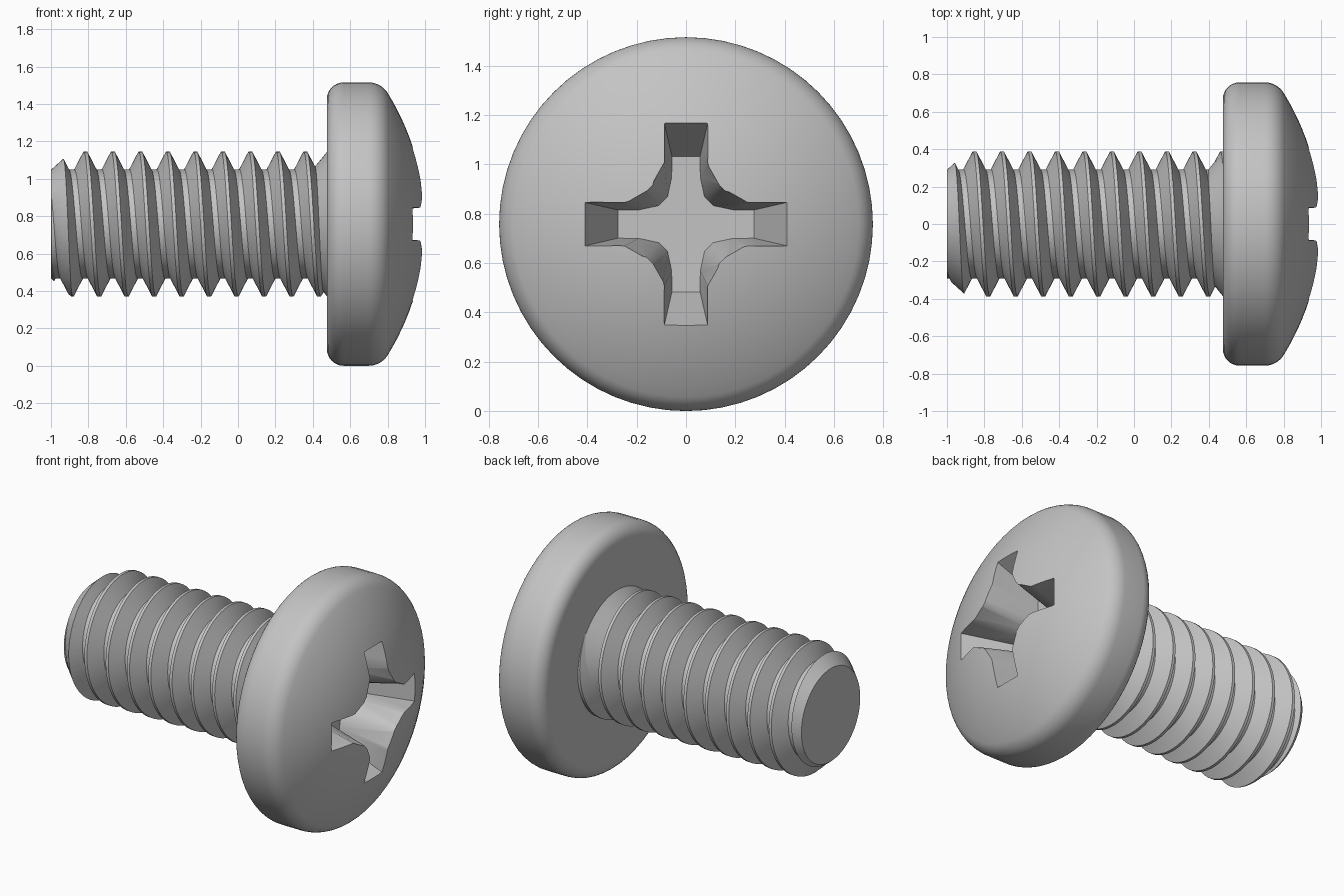
import bpy, bmesh
from math import sin, cos, pi, tau, sqrt, atan2

if "Cube" in bpy.data.objects:
    bpy.data.objects.remove(bpy.data.objects["Cube"])

SEGMENTS = 64
HEAD_R = 0.7575          # head radius, also the height of the screw axis

steel = bpy.data.materials.new("light_grey_steel")
steel.use_nodes = True
steel.diffuse_color = (0.55, 0.55, 0.55, 1)
steel.node_tree.nodes["Principled BSDF"].inputs["Base Color"].default_value = steel.diffuse_color


def finish(bm, name):
    """Turn a bmesh built around the x axis into an object at axis height."""
    bmesh.ops.recalc_face_normals(bm, faces=bm.faces)
    mesh = bpy.data.meshes.new(name)
    bm.to_mesh(mesh)
    bm.free()
    mesh.materials.append(steel)
    obj = bpy.data.objects.new(name, mesh)
    obj.location.z = HEAD_R
    bpy.context.collection.objects.link(obj)
    return obj


def lathe(name, profile):
    """Revolve (x, radius) points around the x axis."""
    bm = bmesh.new()
    verts = [bm.verts.new((x, 0, r)) for x, r in profile]
    edges = [bm.edges.new(pair) for pair in zip(verts, verts[1:])]
    bmesh.ops.spin(bm, geom=verts + edges, cent=(0, 0, 0), axis=(1, 0, 0),
                   dvec=(0, 0, 0), angle=tau, steps=SEGMENTS)
    bmesh.ops.remove_doubles(bm, verts=bm.verts, dist=1e-4)
    return finish(bm, name)


def arc(cx, cr, radius, start, end, steps):
    return [(cx + radius * cos(start + (end - start) * i / steps),
             cr + radius * sin(start + (end - start) * i / steps))
            for i in range(steps + 1)]


def boolean(obj, tool, operation):
    tool.hide_render = True
    mod = obj.modifiers.new("cut", 'BOOLEAN')
    mod.operation = operation
    mod.solver = 'EXACT'
    mod.object = tool
    bpy.context.view_layer.objects.active = obj
    bpy.ops.object.modifier_apply(modifier=mod.name)
    bpy.data.objects.remove(tool)


# Domed head: flat underside, rounded rim, shallow spherical top
DOME_R, FILLET, BACK = 1.33, 0.12, 0.09
dome_x = 1 - DOME_R
fillet_r = HEAD_R - FILLET
fillet_x = dome_x + sqrt((DOME_R - FILLET) ** 2 - fillet_r ** 2)
tangent = atan2(fillet_r, fillet_x - dome_x)
profile = [(0.475, 0)]
profile += arc(0.475 + BACK, HEAD_R - BACK, BACK, pi, pi / 2, 8)
profile += arc(fillet_x, fillet_r, FILLET, pi / 2, tangent, 8)
profile += arc(dome_x, 0, DOME_R, tangent, 0, 14)[1:]
head = lathe("head", profile)

# Tapered cross recess: per point, floor (along, across), then rim (along, across, x)
FLOOR_X, TOP_X = 0.66, 1.06
half_arm = [((0.275, 0.057), (0.41, 0.088, 0.935)),
            ((0.19, 0.058), (0.25, 0.088, 0.973)),
            ((0.11, 0.075), (0.16, 0.134, 0.983))]
floor, top = [], []
for (fa, fc), (ra, rc, rx) in half_arm:
    grow = (TOP_X - FLOOR_X) / (rx - FLOOR_X)
    floor.append((fa, fc))
    top.append((fa + (ra - fa) * grow, fc + (rc - fc) * grow))


def cross(points):
    arm = [(a, -c) for a, c in reversed(points)] + points
    ring = []
    for q in range(4):
        co, si = cos(q * pi / 2), sin(q * pi / 2)
        ring += [(a * co - c * si, a * si + c * co) for a, c in arm]
    return ring


bm = bmesh.new()
low = [bm.verts.new((FLOOR_X, y, z)) for y, z in cross(floor)]
high = [bm.verts.new((TOP_X, y, z)) for y, z in cross(top)]
bm.faces.new(low)
bm.faces.new(high)
for i in range(len(low)):
    j = (i + 1) % len(low)
    bm.faces.new((low[i], low[j], high[j], high[i]))
boolean(head, finish(bm, "recess_cutter"), 'DIFFERENCE')

# Right-handed helical thread, each turn shifted one pitch into the next
PITCH, CREST, ROOT = 0.147, 0.388, 0.292
tooth = [(-0.009, CREST), (0.009, CREST), (PITCH / 2 - 0.015, ROOT), (PITCH / 2 + 0.015, ROOT)]
rows = [(0.36 + turn * PITCH + x, r) for turn in range(-12, 4) for x, r in tooth]
bm = bmesh.new()
columns = []
for j in range(SEGMENTS):
    a = tau * j / SEGMENTS
    columns.append([bm.verts.new((x + PITCH * j / SEGMENTS, -r * sin(a), r * cos(a)))
                    for x, r in rows])
for j in range(SEGMENTS):
    here = columns[j]
    beside = columns[j + 1] if j + 1 < SEGMENTS else columns[0][len(tooth):]
    for i in range(len(beside) - 1):
        bm.faces.new((here[i], here[i + 1], beside[i + 1], beside[i]))
for x, direction in ((-1.06, -1), (0.53, 1)):
    bmesh.ops.bisect_plane(bm, geom=bm.verts[:] + bm.edges[:] + bm.faces[:], dist=1e-5,
                           plane_co=(x, 0, 0), plane_no=(direction, 0, 0), clear_outer=True)
bmesh.ops.holes_fill(bm, edges=[e for e in bm.edges if e.is_boundary], sides=0)
shaft = finish(bm, "threaded_shaft")

# Chamfered flat tip
envelope = lathe("tip_envelope", [(-1, 0), (-1, 0.29), (-0.87, 0.407), (-0.8, 0.45),
                                  (0.6, 0.45), (0.6, 0)])
boolean(shaft, envelope, 'INTERSECT')

# Flared collar where the thread runs into the head
collar = lathe("collar", [(0.395, 0), (0.395, 0.288), (0.475, 0.385), (0.5, 0.385), (0.5, 0)])

# Smooth shading with sharp edges kept
bpy.ops.object.select_all(action='DESELECT')
for obj in (head, shaft, collar):
    obj.select_set(True)
bpy.context.view_layer.objects.active = head
bpy.ops.object.shade_smooth_by_angle(angle=pi / 6)
